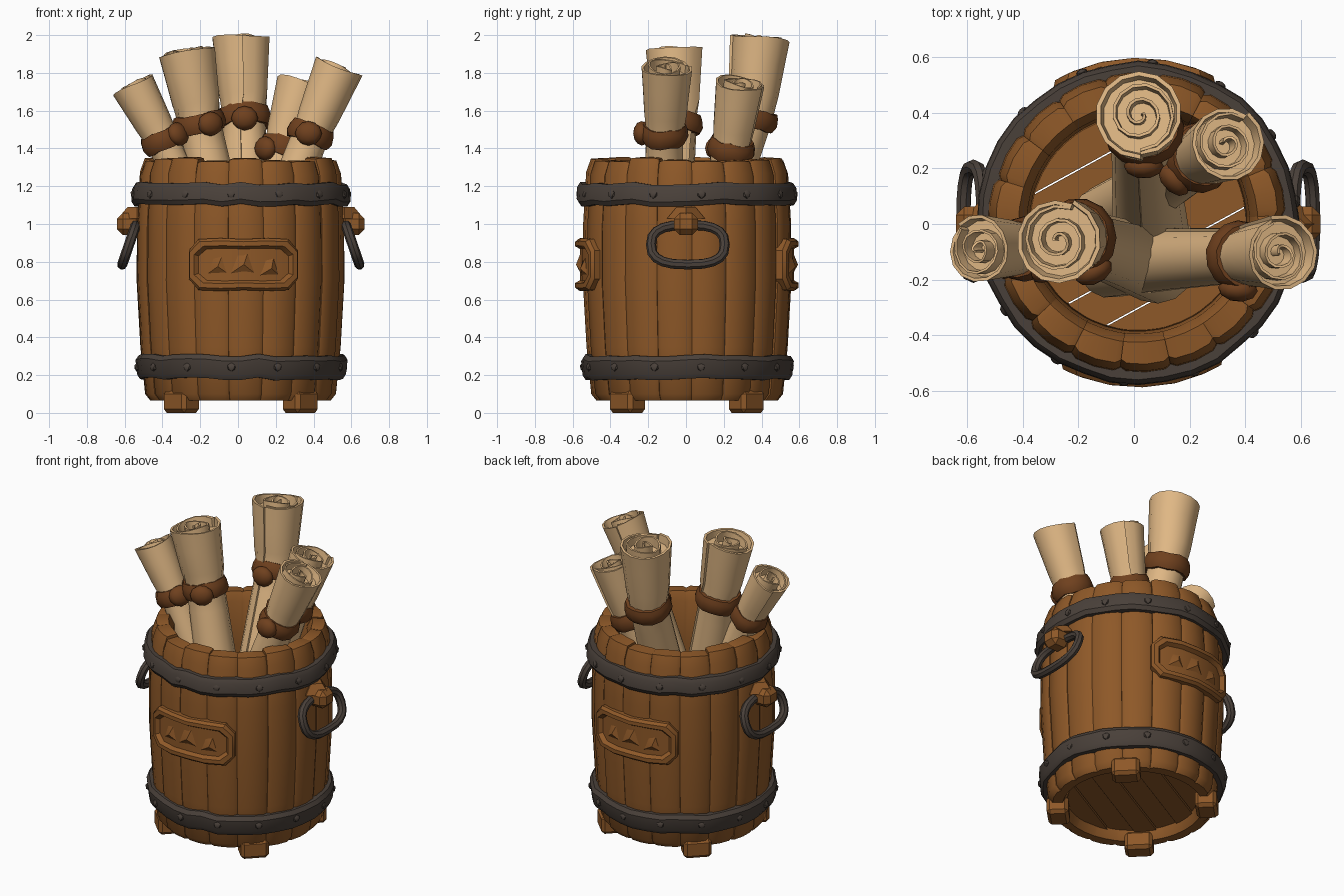
import bpy, bmesh, math, random
from mathutils import Vector, Matrix

if "Cube" in bpy.data.objects:
    bpy.data.objects.remove(bpy.data.objects["Cube"])
random.seed(4)
TAU = 2 * math.pi
CX, CY = 0.015, 0.005          # barrel axis


def material(name, rgb):
    m = bpy.data.materials.new(name)
    m.diffuse_color = (*rgb, 1)
    m.use_nodes = True
    m.node_tree.nodes["Principled BSDF"].inputs["Base Color"].default_value = m.diffuse_color
    return m


WOOD = material("barrel wood", (0.27, 0.098, 0.021))
METAL = material("dark iron", (0.068, 0.052, 0.042))
PAPER = material("parchment", (0.75, 0.48, 0.235))
STRAP = material("leather strap", (0.16, 0.052, 0.013))


def finish(name, bm, mat):
    bmesh.ops.recalc_face_normals(bm, faces=bm.faces[:])
    me = bpy.data.meshes.new(name)
    bm.to_mesh(me)
    bm.free()
    me.materials.append(mat)
    ob = bpy.data.objects.new(name, me)
    bpy.context.collection.objects.link(ob)
    return ob


def sweep(bm, rings, loop=False, caps=True):
    """Skin a list of closed point rings."""
    vs = [[bm.verts.new(p) for p in r] for r in rings]
    n = len(vs[0])
    for i in range(len(vs) if loop else len(vs) - 1):
        a, b = vs[i], vs[(i + 1) % len(vs)]
        for j in range(n):
            k = (j + 1) % n
            bm.faces.new((a[j], a[k], b[k], b[j]))
    if caps and not loop:
        bm.faces.new(vs[0])
        bm.faces.new(vs[-1])
    return vs


def polar(r, a, z):
    return Vector((CX + r * math.cos(a), CY + r * math.sin(a), z))


def block(name, center, size, rot, mat, bevel=0.02):
    bm = bmesh.new()
    bmesh.ops.create_cube(bm, size=1)
    bmesh.ops.scale(bm, vec=size, verts=bm.verts[:])
    bmesh.ops.bevel(bm, geom=bm.edges[:], offset=bevel, segments=1, affect='EDGES')
    bmesh.ops.transform(bm, matrix=Matrix.Translation(center) @ Matrix.Rotation(rot, 4, 'Z'),
                        verts=bm.verts[:])
    return finish(name, bm, mat)


# Barrel staves: closed wall profile repeated around, with rounded-off side edges
OUTER = [(0.475, 0.065), (0.503, 0.10), (0.528, 0.35), (0.548, 0.7), (0.546, 1.0), (0.53, 1.27), (0.505, 1.34)]
INNER = [(0.43, 1.345), (0.40, 1.29), (0.39, 1.0), (0.41, 0.6), (0.385, 0.13), (0.42, 0.065)]
bm = bmesh.new()
N = 18
for i in range(N):
    w = TAU / N
    dr, dz = random.uniform(-0.006, 0.006), random.uniform(-0.012, 0.012)
    rings = []
    for t, k in ((0, 0.012), (0.12, 0), (0.5, -0.003), (0.88, 0), (1, 0.012)):
        a = (i + t) * w + 0.05
        ring = [polar(r - k + dr, a, z + (dz - k / 2 if z > 1.2 else 0)) for r, z in OUTER]
        ring += [polar(r, a, z + (dz - k / 2 if z > 1.2 else 0)) for r, z in INNER]
        rings.append(ring)
    sweep(bm, rings)
finish("barrel_staves", bm, WOOD)

# Barrel floor planks
bm = bmesh.new()
R, P = 0.41, 6
for i in range(P):
    d0, d1 = [-0.405 + 0.81 * k / P for k in (i + 0.02, i + 0.98)]
    l0, l1 = [math.sqrt(R * R - d * d) for d in (d0, d1)]
    ring = [(-l0, d0), (l0, d0), (l1, d1), (-l1, d1)]
    rot = Matrix.Rotation(0.5, 2)
    pts = [rot @ Vector(p) for p in ring]
    zb = 0.115 + 0.008 * (i % 2)
    sweep(bm, [[(CX + p.x, CY + p.y, z) for p in pts] for z in (zb, 0.17)])
finish("barrel_floor", bm, WOOD)

# Feet
for i in range(4):
    a = math.pi / 4 + i * math.pi / 2
    block(f"foot_{i+1}", polar(0.445, a, 0.06), (0.13, 0.17, 0.12), a, WOOD)

# Iron hoops with rivets
for name, z0, z1, r0, r1 in (("lower_hoop", 0.18, 0.305, 0.527, 0.535), ("upper_hoop", 1.10, 1.215, 0.553, 0.55)):
    bm = bmesh.new()
    rings = []
    for i in range(36):
        a = TAU * i / 36
        j, zj = random.uniform(-0.005, 0.005), random.uniform(-0.008, 0.008)
        prof = [(r0 - 0.06, z0), (r0 + 0.01, z0), (r0 + 0.026, z0 + 0.025),
                (r1 + 0.026, z1 - 0.025), (r1 + 0.01, z1), (r1 - 0.06, z1)]
        rings.append([polar(r + j, a, z + zj) for r, z in prof])
    sweep(bm, rings, loop=True)
    for i in range(14):
        a = TAU * (i + 0.3) / 14
        m = Matrix.Translation(polar((r0 + r1) / 2 + 0.024, a, (z0 + z1) / 2)) @ \
            Matrix.Rotation(a, 4, 'Z') @ Matrix.Diagonal((0.6, 1, 1, 1))
        bmesh.ops.create_icosphere(bm, subdivisions=1, radius=0.024, matrix=m)
    finish(name, bm, METAL)

# Curved plaques, front and back, with raised border and carved relief
COLS = [(-0.29, 0.075), (-0.235, 0.135), (-0.12, 0.14), (0, 0.135), (0.12, 0.14), (0.235, 0.135), (0.29, 0.075)]
for name, a0 in (("front_plaque", -math.pi / 2), ("back_plaque", math.pi / 2)):
    bm = bmesh.new()

    def on_barrel(u, v, r):
        return polar(r, a0 + (u + 0.015) / 0.55, 0.785 + v)

    rings = []
    for inset, r in ((0, 0.52), (0, 0.575), (0.014, 0.592), (0.038, 0.592), (0.052, 0.567)):
        su, sv = 1 - inset / 0.29, 1 - inset / 0.135
        low = [on_barrel(u * su, -h * sv, r) for u, h in COLS]
        rings.append(low + [on_barrel(u * su, h * sv, r) for u, h in reversed(COLS)])
    last = sweep(bm, rings, caps=False)[-1]
    n = len(last)
    for i in range(len(COLS) - 1):
        bm.faces.new((last[i], last[i + 1], last[n - 2 - i], last[n - 1 - i]))
    for u, v, s in ((-0.14, 0, 0.06), (-0.01, 0.01, 0.07), (0.13, -0.01, 0.06)):
        base = [bm.verts.new(on_barrel(u + x * s, v + y * s, 0.56))
                for x, y in ((-1.1, -1), (1.1, -0.9), (0.5, 0.9), (-0.4, 0.7))]
        tip = bm.verts.new(on_barrel(u + 0.01, v - 0.01, 0.588))
        for k in range(4):
            bm.faces.new((base[k], base[(k + 1) % 4], tip))
    finish(name, bm, WOOD)

# Side handles: wooden lug and hanging iron ring
for side, s in (("right", 1), ("left", -1)):
    block(f"{side}_handle_lug", (CX + s * 0.59, 0.0, 1.0), (0.13, 0.125, 0.115), 0, WOOD, 0.03)
    bm = bmesh.new()
    bmesh.ops.create_cone(bm, cap_ends=True, segments=4, radius1=0.10, radius2=0.05, depth=0.06,
                          matrix=Matrix.Translation((CX + s * 0.55, 0, 1.06)))
    finish(f"{side}_lug_cap", bm, WOOD)
    v = Vector((-s * 0.036, 0, 0.105))
    c = Vector((CX + s * 0.592, 0.01, 0.89))
    path = []
    for i in range(20):
        t = TAU * i / 20
        f = lambda q: math.copysign(abs(q) ** 0.75, q)
        path.append(c + Vector((0, 0.195 * f(math.cos(t)), 0)) + v * f(math.sin(t)))
    rings = []
    for i, p in enumerate(path):
        q = (path[(i + 1) % 20] - path[i - 1]).normalized()
        nx = v.cross(Vector((0, 1, 0))).normalized()
        b = q.cross(nx)
        rings.append([p + 0.027 * (nx * math.cos(k * TAU / 8) + b * math.sin(k * TAU / 8)) for k in range(8)])
    bm = bmesh.new()
    sweep(bm, rings, loop=True)
    finish(f"{side}_handle_ring", bm, METAL)


# Rolled scrolls, pinched by a knotted strap
def scroll(i, top, mid, bot, R, knot):
    top, mid, bot = Vector(top), Vector(mid), Vector(bot)
    qt = (top - mid).to_track_quat('Z', 'Y')
    qm = (top - bot).to_track_quat('Z', 'Y')
    qb = (mid - bot).to_track_quat('Z', 'Y')
    start = i * 1.3
    S = 14

    def ring(c, q, r, dz=0, wave=0.0):
        pts = []
        for k in range(S + 1):
            a = start + TAU * k / S
            rr = r * (0.93 + 0.1 * k / S)          # overlapping sheet edge
            pts.append(c + q @ Vector((rr * math.cos(a), rr * math.sin(a), dz + wave * math.sin(2 * a + i))))
        return pts

    bm = bmesh.new()
    sweep(bm, [ring(bot, qb, R * 0.95), ring(bot.lerp(mid, 0.5), qb, R * 0.82), ring(bot.lerp(mid, 0.9), qb, R * 0.75),
               ring(mid, qm, R * 0.73), ring(mid.lerp(top, 0.3), qt, R * 0.84),
               ring(mid.lerp(top, 0.7), qt, R * 0.93), ring(top, qt, R, 0, 0.008),
               ring(top, qt, R * 0.9, 0, 0.008), ring(top, qt, R * 0.84, -0.05)])
    # spiral of inner paper layers
    rings = []
    for k in range(31):
        t = k / 30
        a = start + t * TAU * 2.3
        r = R * (0.86 - 0.74 * t)
        h = 0.004 + 0.01 * math.sin(a * 1.7 + i)
        rings.append([top + qt @ Vector((q * math.cos(a), q * math.sin(a), z))
                      for q, z in ((r, -0.06), (r, h), (r - 0.07 * R, h), (r - 0.1 * R, -0.06))])
    sweep(bm, rings)
    finish(f"scroll_{i}", bm, PAPER)

    # strap and knot
    bm = bmesh.new()
    rs = R * 0.77
    rings = []
    for k in range(14):
        a = TAU * k / 14
        j = random.uniform(-0.008, 0.008)
        rings.append([mid + qm @ Vector((r * math.cos(a), r * math.sin(a), z + j)) for r, z in
                      ((rs - 0.03, -0.05), (rs + 0.008, -0.05), (rs + 0.024, -0.015),
                       (rs + 0.018, 0.025), (rs + 0.008, 0.05), (rs - 0.03, 0.05))])
    sweep(bm, rings, loop=True)
    if knot:
        d = Vector(knot).normalized()
        m = Matrix.Translation(mid + d * (rs + 0.015)) @ d.to_track_quat('X', 'Z').to_matrix().to_4x4() \
            @ Matrix.Diagonal((0.7, 1.1, 1, 1))
        bmesh.ops.create_icosphere(bm, subdivisions=2, radius=0.065, matrix=m)
    finish(f"scroll_strap_{i}", bm, STRAP)


scroll(1, (0.02, 0.395, 1.985), (0.035, 0.345, 1.56), (0.07, -0.13, 0.22), 0.158, (0, -1, 0))
scroll(2, (-0.275, -0.06, 1.915), (-0.205, -0.05, 1.53), (0.08, -0.14, 0.22), 0.155, (0.45, -0.9, 0))
scroll(3, (-0.56, -0.09, 1.735), (-0.40, -0.09, 1.44), (0.12, -0.08, 0.24), 0.122, (0.7, -0.5, 0.3))
scroll(4, (0.335, 0.29, 1.745), (0.235, 0.24, 1.40), (-0.1, 0.02, 0.22), 0.136, (-0.7, -0.6, 0))
scroll(5, (0.53, -0.105, 1.83), (0.385, -0.115, 1.48), (-0.09, -0.14, 0.22), 0.136, (-0.1, -1, 0))

# Smooth shading with crisp edges
bpy.ops.object.select_all(action='DESELECT')
for ob in bpy.context.scene.objects:
    ob.select_set(True)
    bpy.context.view_layer.objects.active = ob
bpy.ops.object.shade_smooth_by_angle(angle=math.radians(35))
